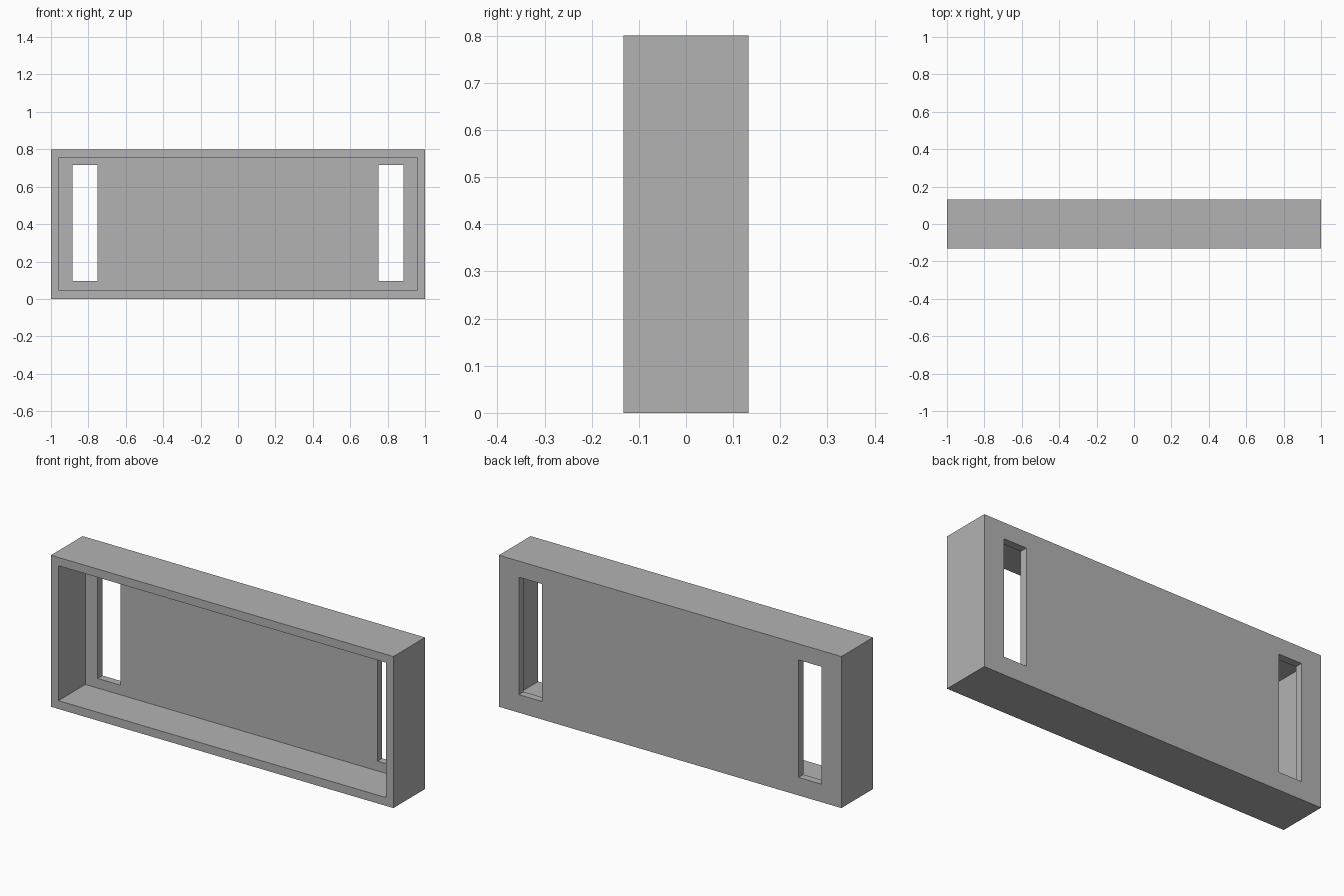
import bpy

WIDTH, DEPTH, HEIGHT = 2.0, 0.264, 0.8
WALL, BACK = 0.044, 0.04

if "Cube" in bpy.data.objects:
    bpy.data.objects.remove(bpy.data.objects["Cube"], do_unlink=True)

grey = bpy.data.materials.new("plain grey")
grey.use_nodes = True
colour = (0.45, 0.45, 0.45, 1)
grey.diffuse_color = colour
grey.node_tree.nodes["Principled BSDF"].inputs["Base Color"].default_value = colour


def box(name, x, y, z):
    """Box spanning the given (low, high) ranges."""
    ranges = (x, y, z)
    bpy.ops.mesh.primitive_cube_add(size=1, location=[(a + b) / 2 for a, b in ranges])
    obj = bpy.context.object
    obj.name = name
    obj.scale = [b - a for a, b in ranges]
    bpy.ops.object.transform_apply(location=True, rotation=False, scale=True)
    obj.data.materials.append(grey)
    return obj


def cut(target, cutter):
    """Subtract the cutter from the target and discard it."""
    cutter.hide_render = True
    mod = target.modifiers.new("cut", 'BOOLEAN')
    mod.operation = 'DIFFERENCE'
    mod.solver = 'EXACT'
    mod.object = cutter
    bpy.context.view_layer.objects.active = target
    bpy.ops.object.modifier_apply(modifier=mod.name)
    bpy.data.objects.remove(cutter, do_unlink=True)


# Shallow tray standing on its long edge
half_w, half_d = WIDTH / 2, DEPTH / 2
tray = box("tray", (-half_w, half_w), (-half_d, half_d), (0, HEIGHT))

# Recess open at the front, leaving the rim and the back panel
cut(tray, box("recess_cutter", (WALL - half_w, half_w - WALL),
              (-half_d - 0.1, half_d - BACK), (WALL, HEIGHT - WALL)))

# Upright slots through the back panel, one at each end
for side, x in (("left", (0.75, 0.884)), ("right", (-0.884, -0.75))):
    cut(tray, box(side + "_slot_cutter", x, (0, half_d + 0.1), (0.095, 0.715)))
